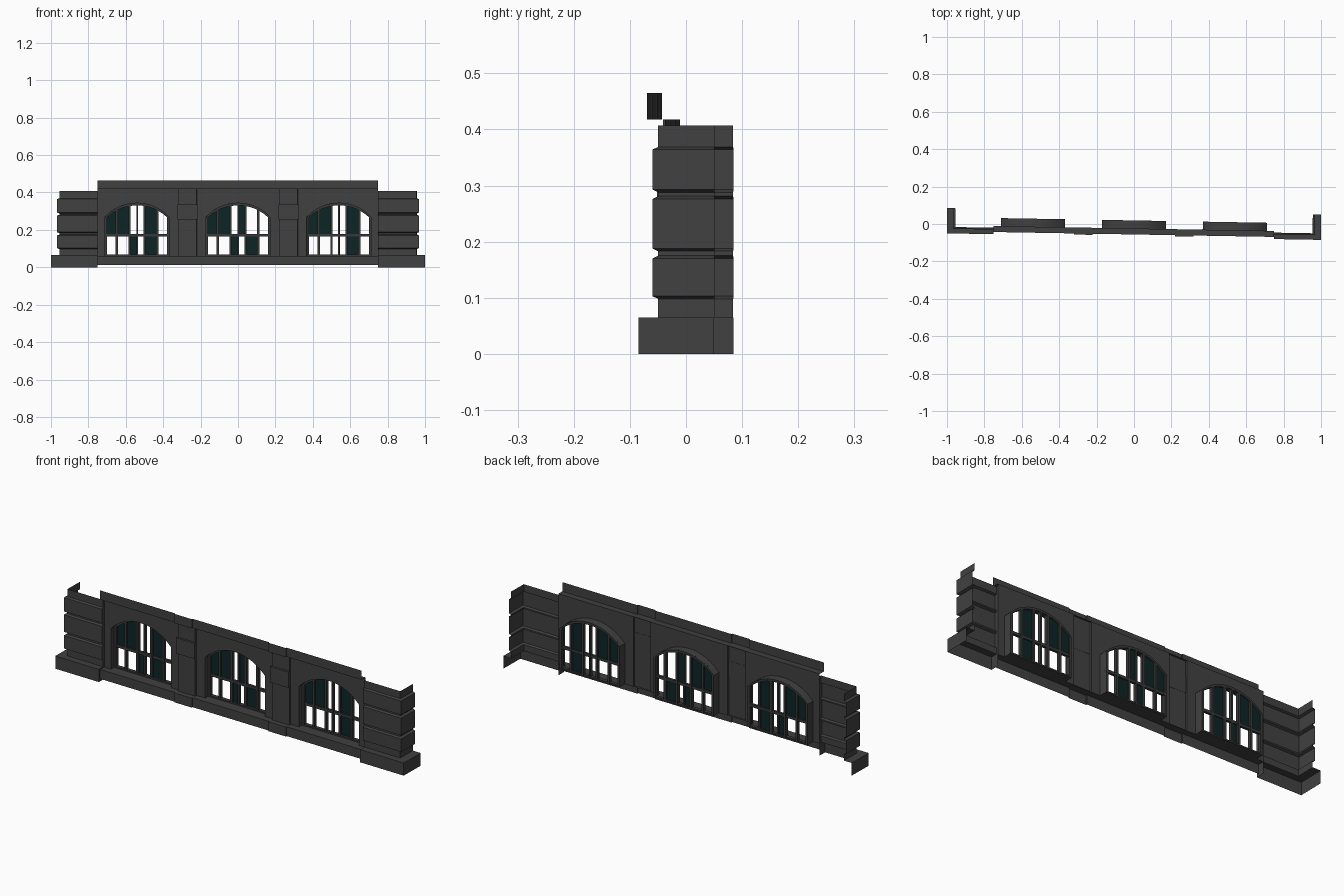
import bpy, bmesh, math

if "Cube" in bpy.data.objects:
    bpy.data.objects.remove(bpy.data.objects["Cube"])

TURN = math.radians(-1)      # the facade stands slightly skewed
WALL, DEEP = -0.024, 0.019   # wall face and back of the windows
SILL, TOP = 0.06, 0.418
HALF, SPRING, RISE = 0.172, 0.268, 0.075


def material(name, color):
    m = bpy.data.materials.new(name)
    m.use_nodes = True
    m.diffuse_color = (*color, 1)
    bsdf = m.node_tree.nodes["Principled BSDF"]
    bsdf.inputs["Base Color"].default_value = (*color, 1)
    bsdf.inputs["Roughness"].default_value = 0.8
    return m


STONE = material("dark stone", (0.052, 0.052, 0.052))
FRAME = material("frame grey", (0.04, 0.04, 0.04))
GLASS = material("dark teal glass", (0.004, 0.018, 0.018))


def finish(bm, name, mat, mirror=False):
    bmesh.ops.remove_doubles(bm, verts=bm.verts, dist=1e-5)
    bmesh.ops.dissolve_degenerate(bm, dist=1e-5, edges=bm.edges)
    mesh = bpy.data.meshes.new(name)
    bm.to_mesh(mesh)
    bm.free()
    mesh.materials.append(mat)
    ob = bpy.data.objects.new(name, mesh)
    bpy.context.collection.objects.link(ob)
    ob.rotation_euler.z = TURN
    if mirror:
        ob.modifiers.new("Mirror", 'MIRROR').use_mirror_merge = False
    return ob


def grid(bm, rows):
    """Skin neighbouring rows of points with quads."""
    vs = [[bm.verts.new(p) for p in row] for row in rows]
    for a, b in zip(vs, vs[1:]):
        for j in range(len(a) - 1):
            bm.faces.new((a[j], b[j], b[j + 1], a[j + 1]))


def box(bm, x0, x1, y0, y1, z0, z1):
    r = bmesh.ops.create_cube(bm, size=1)
    for v in r["verts"]:
        v.co = ((x0 + x1) / 2 + v.co.x * (x1 - x0),
                (y0 + y1) / 2 + v.co.y * (y1 - y0),
                (z0 + z1) / 2 + v.co.z * (z1 - z0))


def arch_z(x, half=HALF, rise=RISE):
    """Height of the segmental arch at distance x from its centre."""
    r = (half * half + rise * rise) / (2 * rise)
    return SPRING + rise - r + math.sqrt(max(r * r - x * x, 0))


def outline(cx, inset, n=14):
    """Closed opening outline, clockwise from bottom left."""
    h = HALF - inset
    xs = [-h + 2 * h * i / n for i in range(n + 1)]
    pts = [(cx - h, SILL + inset * 0.6)]
    pts += [(cx + x, arch_z(x) - inset) for x in xs]
    pts += [(cx + h, SILL + inset * 0.6)]
    return pts + pts[:1]


# End piers: banded masonry wrapping the corner above a plinth
profile = [(0.0345, 0), (0.0345, 0.065), (0, 0.065)]
for z0, z1 in ((0.098, 0.175), (0.183, 0.281), (0.288, 0.369)):
    profile += [(0, z0), (0.01, z0 + 0.005), (0.01, z1 - 0.005), (0, z1)]
profile.append((0, 0.407))
bm = bmesh.new()
path = [(0.75, WALL, 0, 0), (0.75, -0.033, 0, 1),
        (0.955, -0.033, 1.3, 1), (0.955, 0.0675, 1.3, 0)]
grid(bm, [[(x + kx * o, y - ky * o, z) for o, z in profile]
          for x, y, kx, ky in path])
finish(bm, "end_pier", STONE, True)


def stepped(step):
    """Plan path along the front, stepping forward at the pilasters."""
    path = [(-0.75, 0)]
    for a, b in ((-0.32, -0.22), (0.22, 0.32)):
        path += [(a, 0), (a, -step), (b, -step), (b, 0)]
    return path + [(0.75, 0)]


# Plinth and cornice run along the middle
for name, prof in (
        ("plinth", [(-0.056, 0.012), (-0.056, SILL), (WALL, SILL)]),
        ("cornice", [(WALL, TOP), (-0.056, TOP), (-0.056, 0.465)])):
    bm = bmesh.new()
    grid(bm, [[(x, y if y == WALL else y + d, z) for y, z in prof]
              for x, d in stepped(0.006)])
    finish(bm, name, STONE)

# Pilasters with a raised block
bm = bmesh.new()
grid(bm, [[(x, y, SILL), (x, y, TOP)] for x, y in
          ((0.22, WALL), (0.22, -0.035), (0.32, -0.035), (0.32, WALL))])
finish(bm, "pilaster", STONE, True)
bm = bmesh.new()
box(bm, 0.217, 0.323, -0.046, -0.034, 0.256, 0.336)
finish(bm, "pilaster_block", STONE, True)

# Bays: wall, arched reveal, frame, bars and panes
BARS = (-HALF, -0.108, -0.04, 0, 0.04, 0.108, HALF)
BAYS = (("left_end", -0.75, -0.32, -0.54, "GG..G.", "..G.G."),
        ("middle", -0.22, 0.22, 0, "GG.G..", "..G.G."),
        ("right_end", 0.32, 0.75, 0.54, "GG..G.", "....G."))
for tag, x0, x1, cx, upper, lower in BAYS:
    hole = outline(cx, 0)
    arch = hole[1:-2]
    bm = bmesh.new()
    for a, b in ((x0, cx - HALF), (cx + HALF, x1)):
        grid(bm, [[(x, WALL, z) for z in (SILL, SPRING, TOP)] for x in (a, b)])
    grid(bm, [[(x, WALL, z), (x, WALL, TOP)] for x, z in arch])
    grid(bm, [[(x, DEEP, z), (x, WALL, z)] for x, z in hole])
    finish(bm, tag + "_bay_wall", STONE)

    # Frame ring inside the reveal
    bm = bmesh.new()
    rings = zip(hole, outline(cx, 0.012))
    grid(bm, [[(o[0], DEEP, o[1]), (i[0], DEEP, i[1]), (i[0], 0.0, i[1]),
               (o[0], 0.0, o[1])] for o, i in rings])
    bmesh.ops.reverse_faces(bm, faces=bm.faces)
    # Vertical bars and transom
    for x in BARS[1:-1]:
        w = 0.004 if x == 0 else 0.006
        box(bm, cx + x - w, cx + x + w, 0.002, DEEP, SILL, arch_z(x) - 0.004)
    box(bm, cx - HALF, cx + HALF, 0.004, DEEP - 0.002, 0.165, 0.179)
    finish(bm, tag + "_window_frame", FRAME)

    # Glass panes
    bm = bmesh.new()
    for i, (a, b) in enumerate(zip(BARS, BARS[1:])):
        xs = [a + (b - a) * k / 3 for k in range(4)]
        if upper[i] == "G":
            grid(bm, [[(cx + x, 0.011, 0.172), (cx + x, 0.011, arch_z(x))]
                      for x in xs])
        if lower[i] == "G":
            grid(bm, [[(cx + x, 0.011, SILL), (cx + x, 0.011, 0.172)]
                      for x in (a, b)])
    finish(bm, tag + "_window_glass", GLASS)
